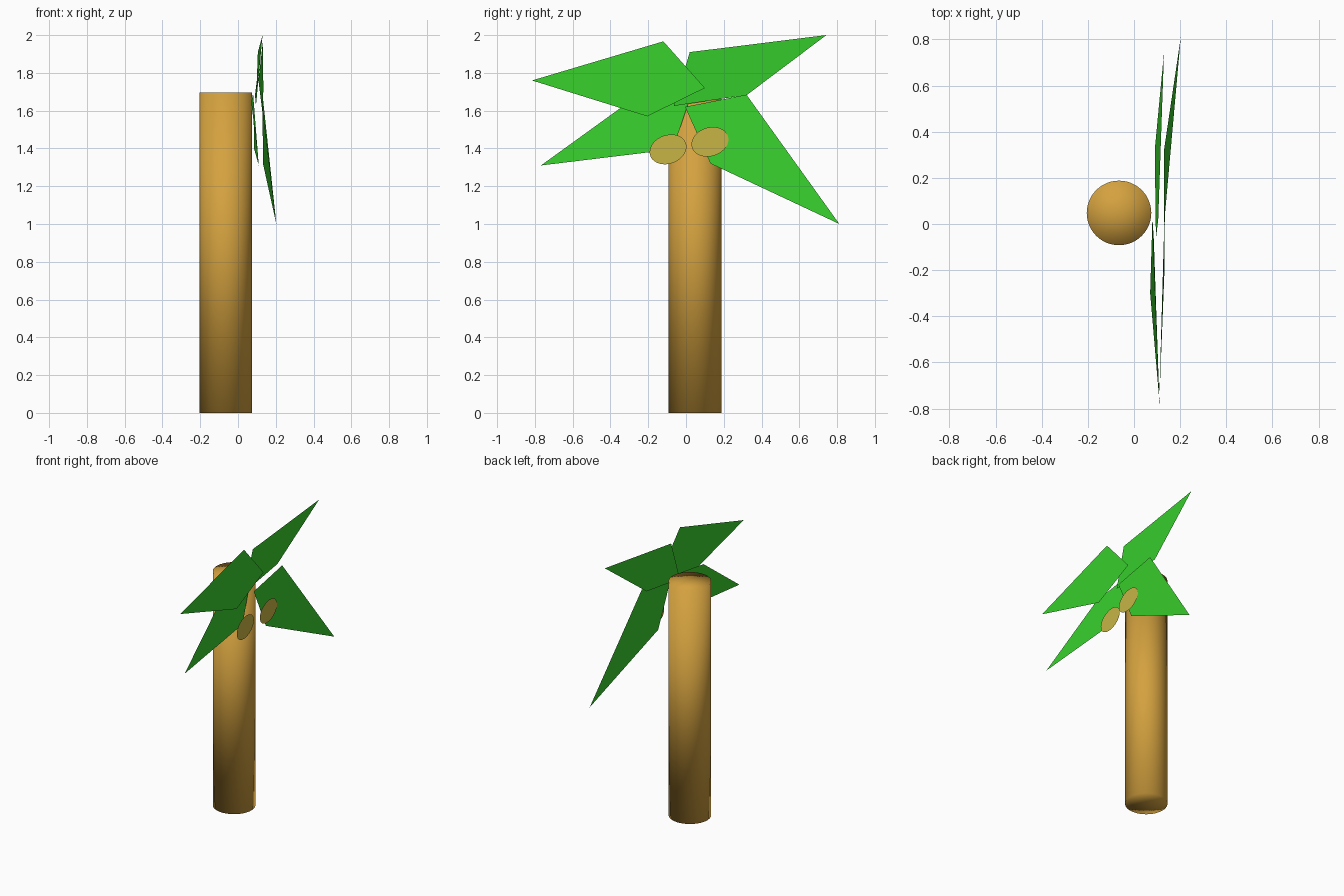
import bpy, bmesh, math
from mathutils import Matrix, Vector

if "Cube" in bpy.data.objects:
    bpy.data.objects.remove(bpy.data.objects["Cube"])


def material(name, rgb):
    m = bpy.data.materials.new(name)
    m.diffuse_color = (*rgb, 1)
    m.use_nodes = True
    m.node_tree.nodes["Principled BSDF"].inputs["Base Color"].default_value = m.diffuse_color
    return m


def add_object(name, bm, mat):
    me = bpy.data.meshes.new(name)
    bm.to_mesh(me)
    bm.free()
    me.materials.append(mat)
    ob = bpy.data.objects.new(name, me)
    bpy.context.collection.objects.link(ob)
    return ob


def sheet(name, points, mat):
    """Single flat face looking towards +x."""
    bm = bmesh.new()
    face = bm.faces.new([bm.verts.new(p) for p in points])
    face.normal_update()
    if face.normal.x < 0:
        face.normal_flip()
    return add_object(name, bm, mat)


bark = material("bark", (0.66, 0.36, 0.05))
green = material("leaf_green", (0.04, 0.63, 0.026))
husk = material("nut_yellow", (0.57, 0.46, 0.06))

# Trunk: soft-shaded cylinder, caps included
bpy.ops.mesh.primitive_cylinder_add(vertices=48, radius=0.14, depth=1.695,
                                    end_fill_type='TRIFAN',
                                    location=(-0.065, 0.048, 0.8475))
trunk = bpy.context.object
trunk.name = "trunk"
trunk.data.materials.append(bark)
bpy.ops.object.shade_smooth()

# Leaves: kite-shaped sheets, tip first
leaves = {
    "leaf_upper_left": [(0.108, -0.815, 1.76), (0.132, -0.12, 1.967),
                        (0.134, 0.10, 1.72), (0.132, -0.205, 1.57)],
    "leaf_upper_right": [(0.13, 0.743, 2.0), (0.105, 0.02, 1.91),
                         (0.095, -0.065, 1.625), (0.09, 0.322, 1.683)],
    "leaf_lower_left": [(0.11, -0.768, 1.31), (0.07, -0.30, 1.648),
                        (0.08, 0.03, 1.69), (0.086, -0.07, 1.395)],
    "leaf_lower_right": [(0.203, 0.812, 1.0), (0.13, 0.32, 1.685),
                         (0.13, -0.005, 1.62), (0.132, 0.13, 1.32)],
}
for name, pts in leaves.items():
    sheet(name, pts, green)

# Nuts: flat tilted ovals hanging in front of the leaves
for name, centre, tilt in (("nut_left", (0.125, -0.095, 1.395), 20),
                           ("nut_right", (0.155, 0.127, 1.435), 18)):
    turn = Matrix.Rotation(math.radians(tilt), 3, 'X')
    oval = []
    for i in range(40):
        a = math.tau * i / 40
        oval.append(Vector(centre) + turn @ Vector(
            (0, 0.1 * math.cos(a), 0.076 * math.sin(a))))
    sheet(name, oval, husk)
